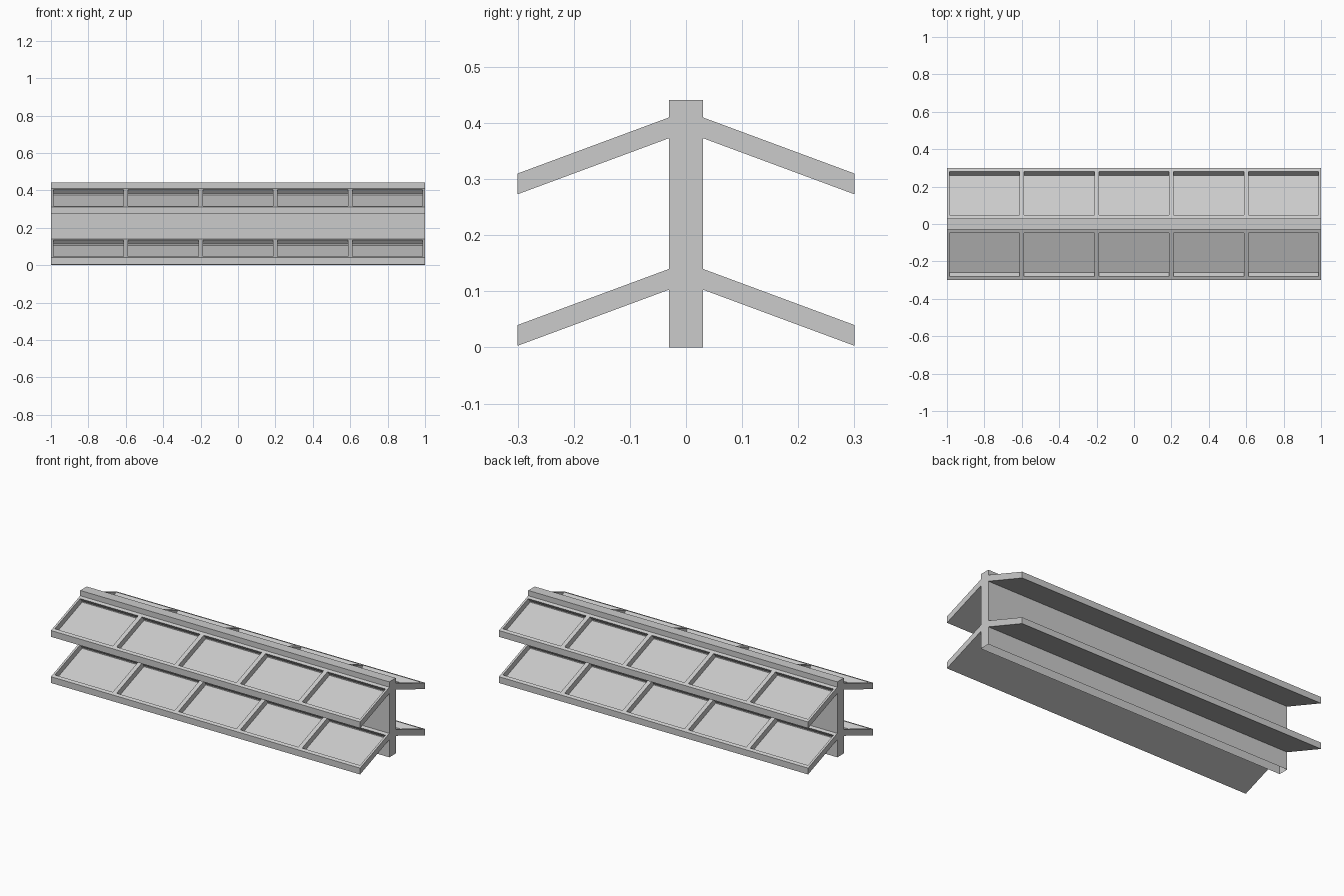
import bpy, bmesh
from mathutils import Vector

if "Cube" in bpy.data.objects:
    bpy.data.objects.remove(bpy.data.objects["Cube"])


def finish(bm, name):
    mesh = bpy.data.meshes.new(name)
    bmesh.ops.recalc_face_normals(bm, faces=bm.faces)
    bm.to_mesh(mesh)
    bm.free()
    obj = bpy.data.objects.new(name, mesh)
    bpy.context.collection.objects.link(obj)
    return obj


# Upright centre panel, open underneath
def make_panel():
    bm = bmesh.new()
    bmesh.ops.create_cube(bm, size=1)
    for v in bm.verts:
        v.co = Vector((v.co.x * 2, v.co.y * 0.06, (v.co.z + 0.5) * 0.441))
    bm.normal_update()
    finish_bottom = [f for f in bm.faces if f.calc_center_median().z < 0.01]
    obj = finish(bm, "centre_panel")
    bm = bmesh.new()
    bm.from_mesh(obj.data)
    bottom = [f for f in bm.faces if f.calc_center_median().z < 0.01]
    bmesh.ops.delete(bm, geom=bottom, context='FACES_ONLY')
    bm.to_mesh(obj.data)
    bm.free()


# Sloping shelf with five sunken trays, mirrored to the back
def make_shelf(name, top_z):
    rim = 0.0125
    xs = [-1.0]
    for i in range(5):
        xs += [-1 + 0.4 * i + rim, -0.6 + 0.4 * i - rim]
    xs.append(1.0)
    ys = [0.03, 0.048, 0.282, 0.30]
    slope = 0.1 / 0.27

    bm = bmesh.new()
    grid = [[bm.verts.new((x, -y, top_z - slope * (y - 0.03))) for y in ys] for x in xs]
    pockets = []
    for i in range(len(xs) - 1):
        for j in range(3):
            f = bm.faces.new((grid[i][j], grid[i][j + 1], grid[i + 1][j + 1], grid[i + 1][j]))
            if i % 2 == 1 and j == 1:
                pockets.append(f)

    # outer sides and underside
    border = [e for e in bm.edges if e.is_boundary]
    ext = bmesh.ops.extrude_edge_only(bm, edges=border)["geom"]
    low = [g for g in ext if isinstance(g, bmesh.types.BMVert)]
    bmesh.ops.translate(bm, verts=low, vec=(0, 0, -0.037))
    rim_edges = [e for e in bm.edges if e.is_boundary]
    bmesh.ops.contextual_create(bm, geom=rim_edges)

    # sunken trays, walls leaning towards the panel
    floors = bmesh.ops.extrude_discrete_faces(bm, faces=pockets)["faces"]
    sunk = list({v for f in floors for v in f.verts})
    bmesh.ops.translate(bm, verts=sunk, vec=(0, 0.022, -0.026))

    obj = finish(bm, name)
    mirror = obj.modifiers.new("back_side", 'MIRROR')
    mirror.use_axis = (False, True, False)
    mirror.use_mirror_merge = False


make_panel()
make_shelf("upper_shelf", 0.41)
make_shelf("lower_shelf", 0.14)
